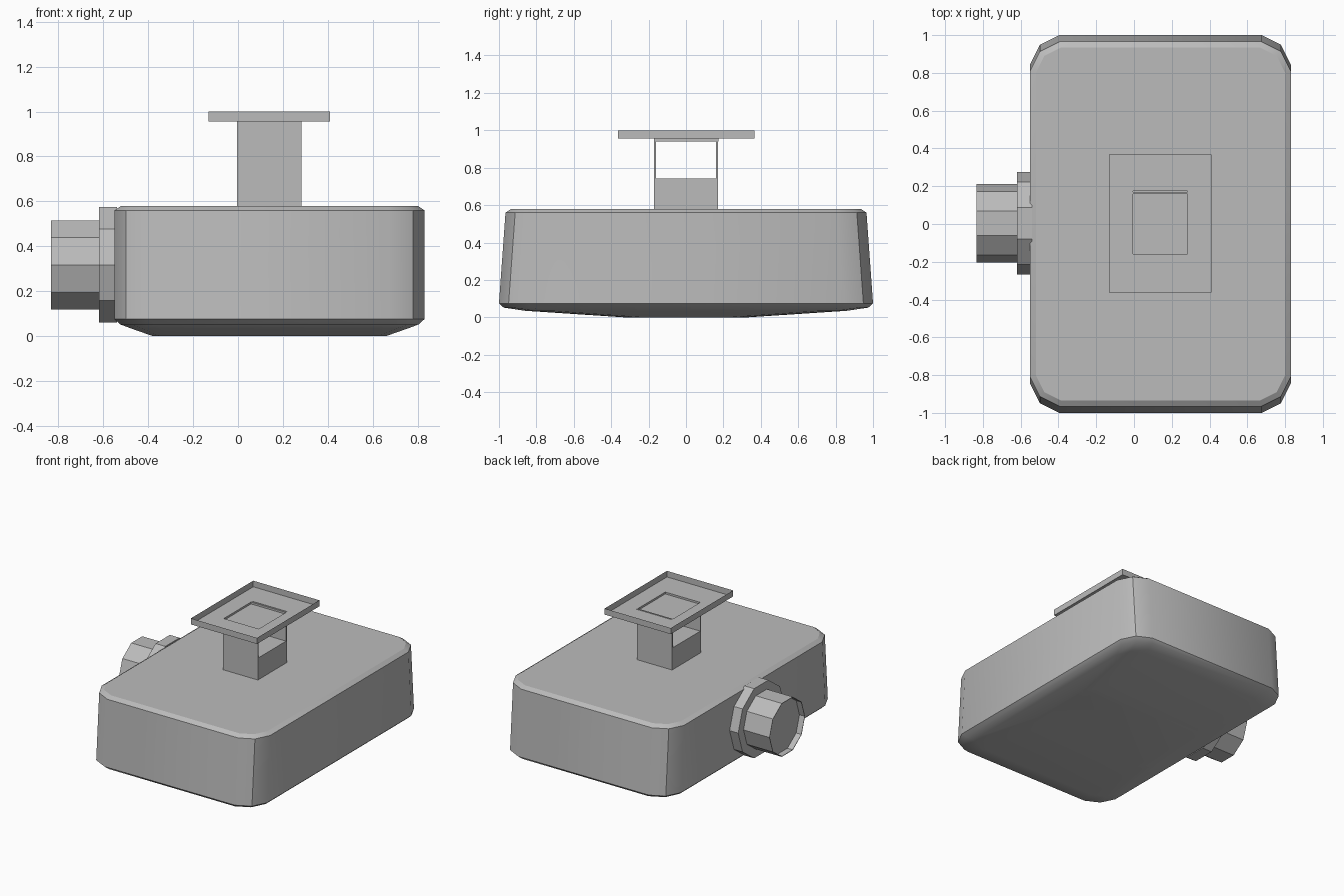
import bpy, bmesh, math
from mathutils import Matrix

cube = bpy.data.objects.get("Cube")
if cube:
    bpy.data.objects.remove(cube, do_unlink=True)

GREY = (0.5, 0.5, 0.5, 1)
grey = bpy.data.materials.new("plain grey")
grey.use_nodes = True
grey.diffuse_color = GREY
grey.node_tree.nodes["Principled BSDF"].inputs["Base Color"].default_value = GREY


def finish(name, bm, smooth=False, fix_normals=True):
    if fix_normals:
        bmesh.ops.recalc_face_normals(bm, faces=bm.faces)
    mesh = bpy.data.meshes.new(name)
    bm.to_mesh(mesh)
    bm.free()
    mesh.materials.append(grey)
    obj = bpy.data.objects.new(name, mesh)
    bpy.context.collection.objects.link(obj)
    if smooth:
        bpy.ops.object.select_all(action="DESELECT")
        bpy.context.view_layer.objects.active = obj
        obj.select_set(True)
        bpy.ops.object.shade_smooth_by_angle(angle=math.radians(30))
    return obj


def loft(bm, rings, cap_start=True, cap_end=True):
    """Skin a list of equally long point rings."""
    loops = [[bm.verts.new(p) for p in ring] for ring in rings]
    for a, b in zip(loops, loops[1:]):
        n = len(a)
        for i in range(n):
            j = (i + 1) % n
            bm.faces.new((a[i], a[j], b[j], b[i]))
    if cap_start:
        bm.faces.new(loops[0][::-1])
    if cap_end:
        bm.faces.new(loops[-1])


def rounded_ring(hx, hy, z, cut):
    """Rectangle with two-step corners, centred on the body."""
    corner = [(hx, hy - cut), (hx - cut / 3, hy - cut / 3), (hx - cut, hy)]
    pts = []
    for sx, sy in ((1, 1), (-1, 1), (-1, -1), (1, -1)):
        step = corner if sx * sy > 0 else corner[::-1]
        pts += [(BODY_X + sx * x, sy * y, z) for x, y in step]
    return pts


def rect_ring(x0, x1, y0, y1, z):
    return [(x0, y0, z), (x1, y0, z), (x1, y1, z), (x0, y1, z)]


def decagon(radius, x):
    return [(x, 0.004 + radius * math.cos(k * math.tau / 10),
             0.317 + radius * math.sin(k * math.tau / 10)) for k in range(10)]


def box(name, x0, x1, y0, y1, z0, z1):
    bm = bmesh.new()
    loft(bm, [rect_ring(x0, x1, y0, y1, z) for z in (z0, z1)])
    return finish(name, bm)


# Body: tapered housing, bevelled lid edge, gently domed underside
BODY_X = 0.14
bm = bmesh.new()
loft(bm, [rounded_ring(*r) for r in (
    (0.52, 0.33, 0.0, 0.10), (0.62, 0.86, 0.035, 0.14), (0.665, 0.975, 0.052, 0.15),
    (0.69, 1.0, 0.075, 0.155), (0.69, 0.965, 0.56, 0.155), (0.66, 0.935, 0.58, 0.135))])
finish("body", bm, smooth=True)

# Neck: solid foot with two thin cheeks that leave a slot through it
NX0, NX1, NY = -0.005, 0.282, 0.17
box("neck_foot", NX0, NX1, -NY, NY, 0.57, 0.742)
for side, label in ((-1, "front"), (1, "back")):
    y0, y1 = sorted((side * NY, side * (NY - 0.01)))
    box("neck_cheek_" + label, NX0, NX1, y0, y1, 0.742, 0.955)

# Tray: thin rim, floor and a shallow well over the neck
bm = bmesh.new()
tray = (-0.132, 0.41, -0.363, 0.367)
well = (NX0, NX1, -NY + 0.005, NY + 0.005)
loft(bm, [rect_ring(*tray, 1.0), rect_ring(*tray, 0.955),
          rect_ring(*well, 0.955), rect_ring(*well, 0.941)], cap_start=False)
finish("tray", bm, fix_normals=False)

# Side fitting: flange and a knob with a recessed end
bm = bmesh.new()
loft(bm, [decagon(0.271, -0.54), decagon(0.271, -0.62)])
finish("flange", bm)
bm = bmesh.new()
loft(bm, [decagon(0.208, -0.61), decagon(0.208, -0.833),
          decagon(0.204, -0.833), decagon(0.204, -0.79)])
finish("knob", bm)
